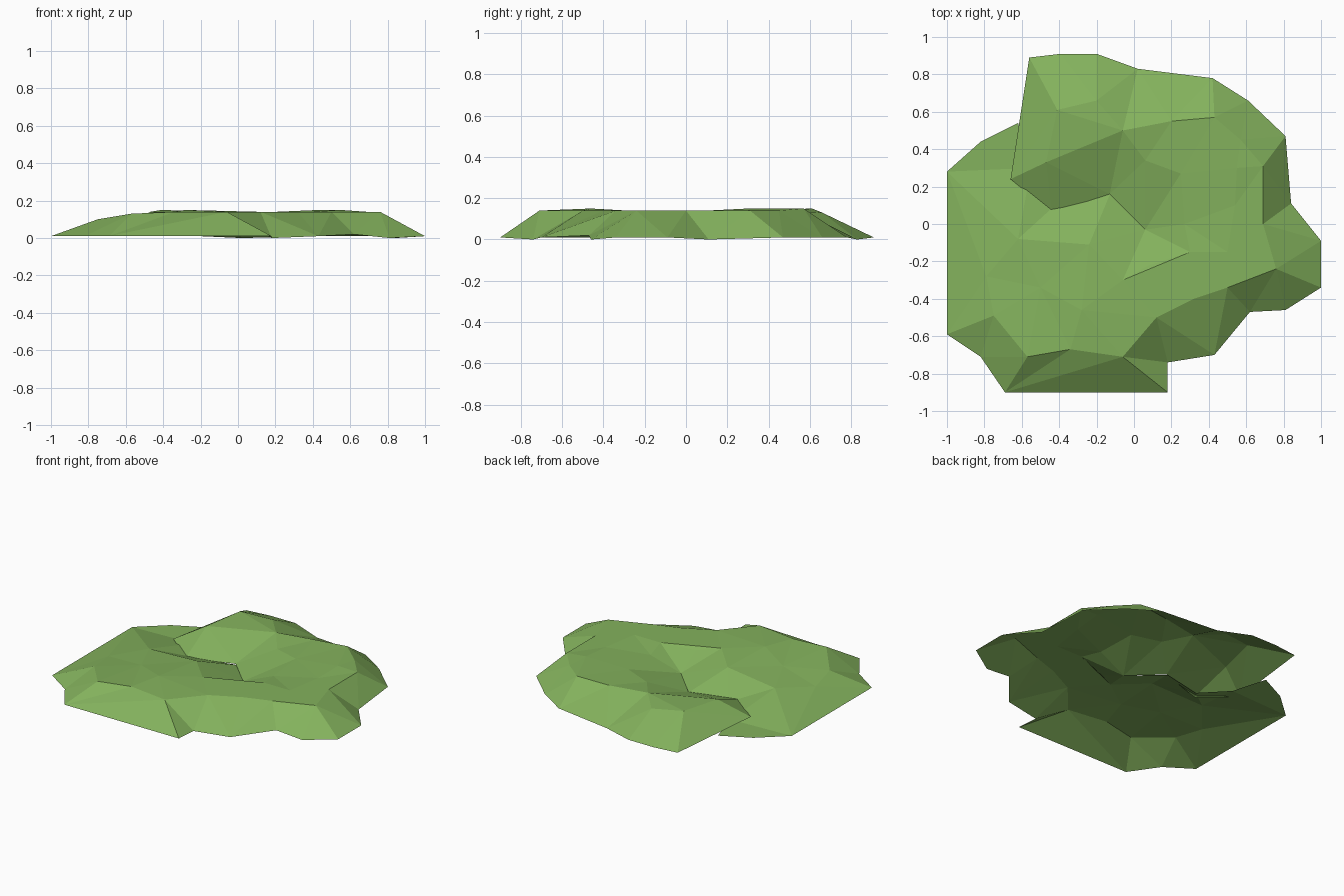
import bpy
import bmesh
from mathutils import Vector
from mathutils.geometry import delaunay_2d_cdt

default_cube = bpy.data.objects.get("Cube")
if default_cube:
    bpy.data.objects.remove(default_cube, do_unlink=True)

# Single grass colour
grass = bpy.data.materials.new("grass_green")
grass.use_nodes = True
grass_colour = (0.23, 0.445, 0.109, 1.0)
grass.diffuse_color = grass_colour
shader = grass.node_tree.nodes["Principled BSDF"]
shader.inputs["Base Color"].default_value = grass_colour
shader.inputs["Roughness"].default_value = 0.9


def add_lobe(bm, outline, ridges, peaks):
    """Triangulate one lobe of the mound; all points are in hundredths."""
    points = list(outline)
    creases = []
    for ridge in ridges:
        start = len(points)
        points.extend(ridge)
        creases += [(i, i + 1) for i in range(start, len(points) - 1)]
    points.extend(peaks)
    flat = [Vector(p[:2]) / 100 for p in points]
    result = delaunay_2d_cdt(flat, creases, [list(range(len(outline)))], 1, 0.0001)
    places, faces, sources = result[0], result[2], result[3]
    corners = []
    for place, source in zip(places, sources):
        height = points[source[0]][2] / 100 if source else 0.1
        corners.append(bm.verts.new((place.x, place.y, height)))
    for face in faces:
        bm.faces.new([corners[i] for i in face])


# Seam where the two lobes join, running from the fold to the front rim
seam = [(6, -3, 4), (30, -15, 14), (50, -34, 14), (43, -70, 1)]

# Left lobe: fold edge tucked under the other lobe, then the outer rim
left_outline = [
    (-12, 18, 2), (-40, 12, 2), (-55, 30, 1), (-62, 54, 1), (-82, 44, 1),
    (-100, 28, 1), (-100, -59, 1), (-82, -71, 1), (-69, -90, 1),
    (18, -90, 1), (18, -74, 0),
] + seam[::-1]
left_ridges = [
    [(-75, -49, 10), (-57, -71, 13), (-34, -67, 14), (-6, -71, 14),
     (12, -50, 14), (32, -40, 14), seam[2]],
    [(-50, -34, 12), (-24, -11, 13), (-6, -30, 14), seam[1]],
    [(-6, -30, 14), seam[0]],
    [(-6, -71, 14), (18, -90, 1)],
]
left_peaks = [(-28, -46, 15), (-79, -28, 8), (-62, -8, 10), (8, -22, 12)]

# Right lobe: outer rim, then the free edge that overlaps the left lobe
right_outline = seam + [
    (62, -47, 2), (81, -46, 0), (100, -34, 1), (100, -9, 1), (84, 11, 0),
    (81, 47, 1), (61, 66, 1), (42, 78, 1), (2, 83, 0), (-20, 91, 1),
    (-39, 91, 1), (-56, 89, 1), (-66, 24, 3.5), (-44, 6, 3), (-13, 16, 3.5),
]
right_ridges = [
    [seam[2], (76, -24, 14), (69, 0, 14), (69, 31, 14), (57, 45, 14),
     (43, 57, 15), (20, 55, 14), (-6, 50, 14), (-47, 33, 14), (-41, 61, 15),
     (-56, 89, 1)],
    [(-6, 50, 14), (6, 34, 12), (25, 27, 13), (27, 0, 12)],
    [(-41, 61, 15), (-20, 66, 13), (-6, 50, 14)],
]
right_peaks = [(54, 10, 14), (50, -15, 14), (55, 30, 15)]

# Build the open shell and weld the shared seam
bm = bmesh.new()
add_lobe(bm, left_outline, left_ridges, left_peaks)
add_lobe(bm, right_outline, right_ridges, right_peaks)
bmesh.ops.remove_doubles(bm, verts=bm.verts[:], dist=0.001)
mesh = bpy.data.meshes.new("grass_mound")
bm.to_mesh(mesh)
bm.free()
mesh.materials.append(grass)
mound = bpy.data.objects.new("grass_mound", mesh)
bpy.context.collection.objects.link(mound)
